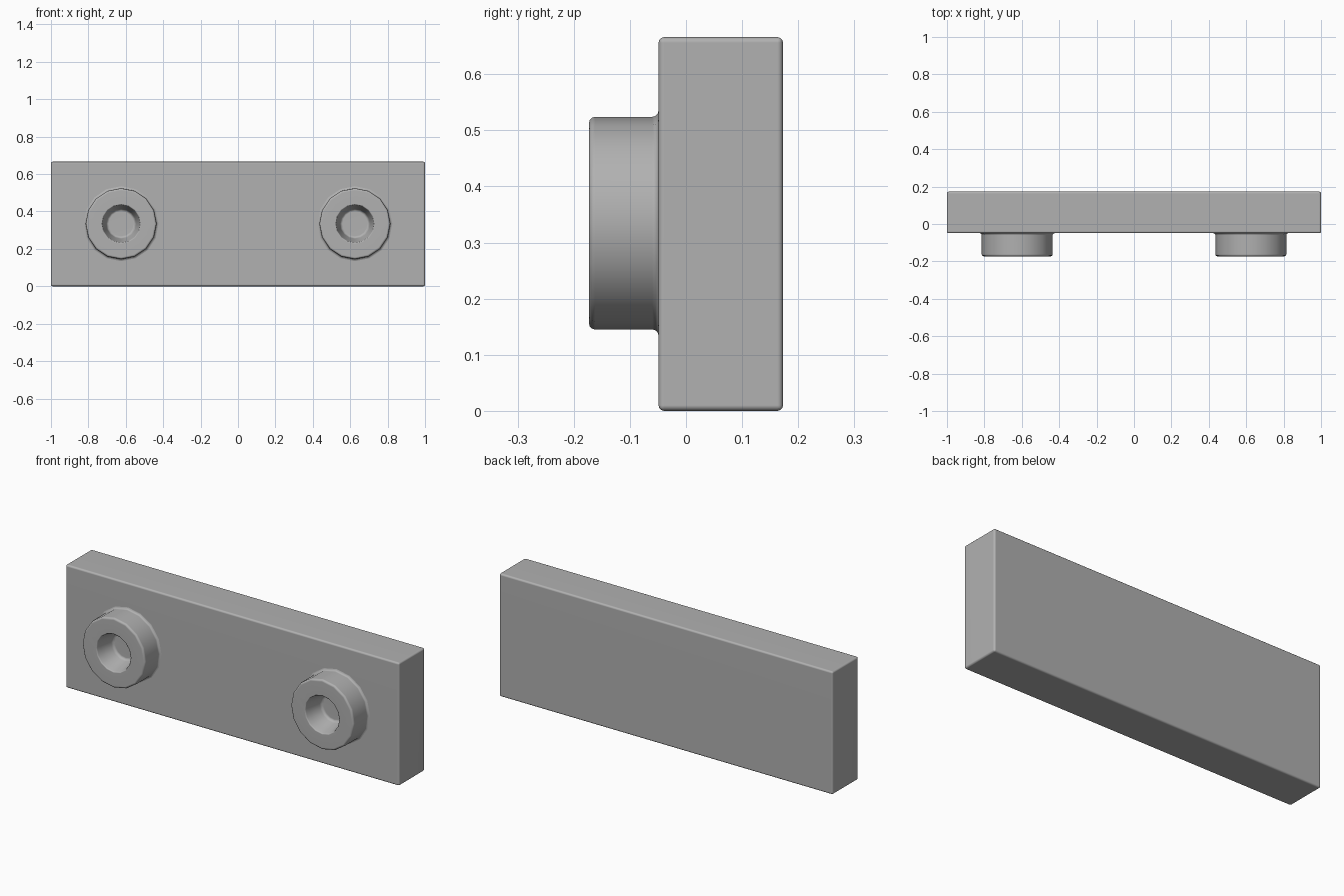
import bpy, bmesh, math

if "Cube" in bpy.data.objects:
    bpy.data.objects.remove(bpy.data.objects["Cube"])

# Mid-grey surface
grey = bpy.data.materials.new("mid_grey")
grey.diffuse_color = (0.44, 0.44, 0.44, 1)
grey.use_nodes = True
grey.node_tree.nodes["Principled BSDF"].inputs["Base Color"].default_value = grey.diffuse_color

def finish(name, bm):
    bmesh.ops.recalc_face_normals(bm, faces=bm.faces)
    me = bpy.data.meshes.new(name)
    bm.to_mesh(me)
    bm.free()
    me.materials.append(grey)
    ob = bpy.data.objects.new(name, me)
    bpy.context.collection.objects.link(ob)
    bpy.ops.object.select_all(action='DESELECT')
    bpy.context.view_layer.objects.active = ob
    ob.select_set(True)
    bpy.ops.object.shade_smooth_by_angle(angle=math.radians(40))
    # keep the large faces evenly shaded up to their rounded edges
    wn = ob.modifiers.new("weighted_normals", 'WEIGHTED_NORMAL')
    wn.keep_sharp = True
    return ob

def arc(cr, cy, rad, a0, a1, n=3):
    """Points of a rounded corner in the (radius, y) profile plane."""
    pts = []
    for i in range(n + 1):
        a = math.radians(a0 + (a1 - a0) * i / n)
        pts.append((cr + rad * math.cos(a), cy + rad * math.sin(a)))
    return pts

# Base plate with softened edges
Y0, Y1, H = -0.049, 0.173, 0.666
bm = bmesh.new()
bmesh.ops.create_cube(bm, size=1)
for v in bm.verts:
    v.co = (v.co.x * 2, v.co.y * (Y1 - Y0) + (Y0 + Y1) / 2, (v.co.z + 0.5) * H)
bmesh.ops.bevel(bm, geom=bm.edges[:], offset=0.01, segments=3, profile=0.5, affect='EDGES')
finish("plate", bm)

# Round boss: base fillet, side wall, rounded rim, tapered blind hole
TIP, R, B = -0.173, 0.1895, 0.011
profile = [(R + B, Y0 + 0.003)]
profile += arc(R + B, Y0 - B, B, 90, 180)
profile += arc(R - B, TIP + B, B, 0, -90)
profile += arc(0.101 + 0.006, TIP + 0.006, 0.006, 270, 180)
profile += [(0.095, -0.145), (0.08, -0.078), (0.075, -0.069), (0.066, -0.065)]

def boss(name, x, z=0.3345, sides=16):
    bm = bmesh.new()
    rings = []
    for r, y in profile:
        rings.append([bm.verts.new((x + r * math.cos(i * math.tau / sides), y,
                                    z + r * math.sin(i * math.tau / sides)))
                      for i in range(sides)])
    for a, b in zip(rings, rings[1:]):
        for i in range(sides):
            j = (i + 1) % sides
            bm.faces.new((a[i], a[j], b[j], b[i]))
    bm.faces.new(rings[-1])
    bm.faces.new(rings[0][::-1])
    finish(name, bm)

for side, x in (("left", -0.625), ("right", 0.625)):
    boss(side + "_boss", x)
